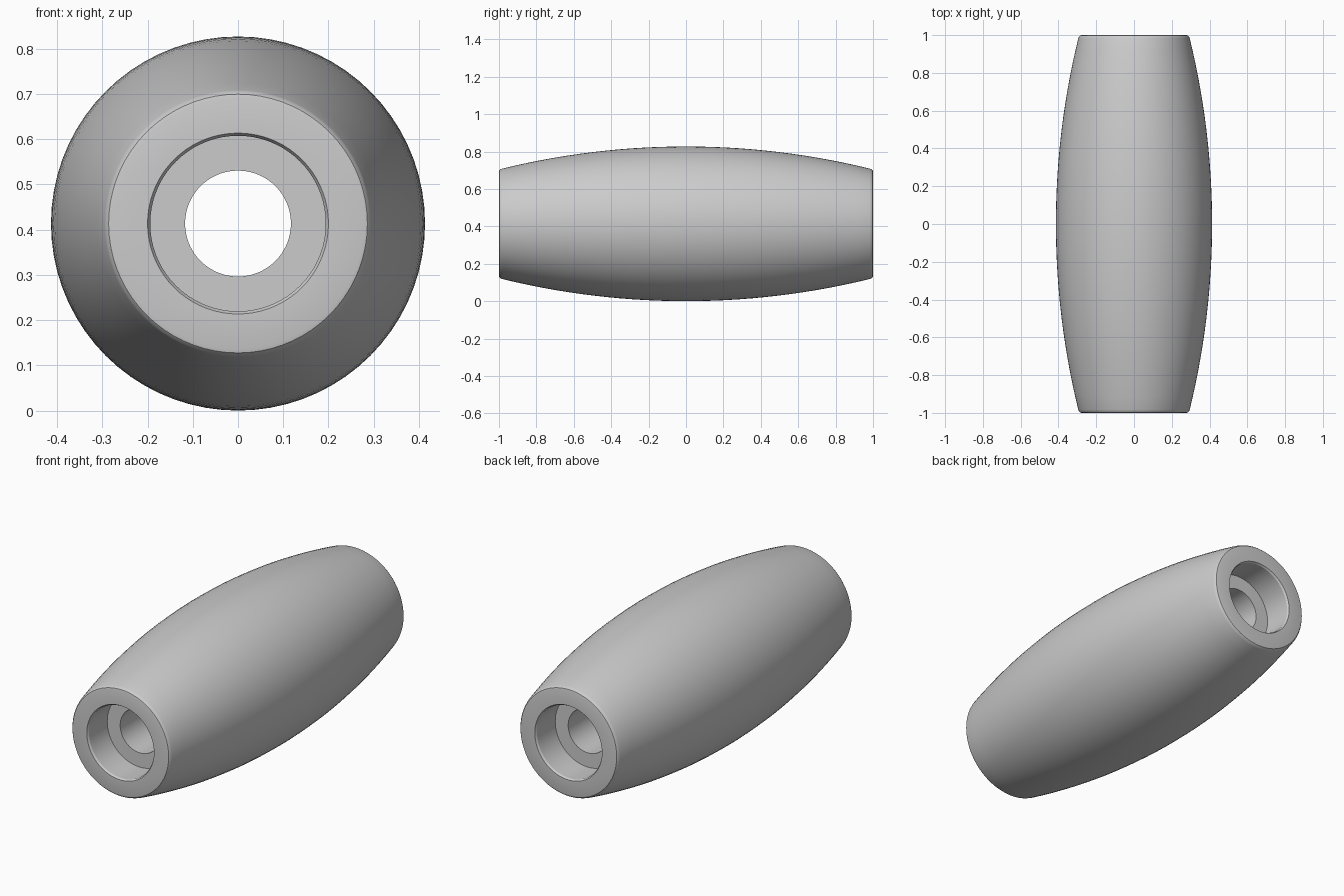
import bpy, bmesh
from math import cos, sin, tau, radians

if "Cube" in bpy.data.objects:
    bpy.data.objects.remove(bpy.data.objects["Cube"])

SEGMENTS = 72
R_MAX, R_END, Y_END = 0.4135, 0.295, 0.983


def barrel_radius(y):
    # circular bulge between the middle and the end radius
    sag = R_MAX - R_END
    big = (Y_END ** 2 + sag ** 2) / (2 * sag)
    return R_MAX - big + (big * big - y * y) ** 0.5


# half profile (radius, y): bulged side, rounded rim, face, chamfered counterbore, bore
steps = 14
half = [(barrel_radius(Y_END * i / steps), Y_END * i / steps) for i in range(steps + 1)]
half += [(0.292, 0.991), (0.286, 0.998), (0.278, 1.0),
         (0.200, 1.0), (0.194, 0.99), (0.194, 0.835), (0.117, 0.835)]
profile = half + [(r, -y) for r, y in reversed(half[1:])]

# revolve the closed profile around the y axis
bm = bmesh.new()
rings = []
for k in range(SEGMENTS):
    a = tau * k / SEGMENTS
    rings.append([bm.verts.new((r * cos(a), y, R_MAX + r * sin(a))) for r, y in profile])
n = len(profile)
for k in range(SEGMENTS):
    a, b = rings[k], rings[(k + 1) % SEGMENTS]
    for i in range(n):
        j = (i + 1) % n
        bm.faces.new((a[i], a[j], b[j], b[i]))
bmesh.ops.recalc_face_normals(bm, faces=bm.faces)

mesh = bpy.data.meshes.new("barrel_handle")
bm.to_mesh(mesh)
bm.free()
handle = bpy.data.objects.new("barrel_handle", mesh)
bpy.context.collection.objects.link(handle)

# smooth shading with sharp bore and counterbore edges
bpy.context.view_layer.objects.active = handle
handle.select_set(True)
bpy.ops.object.shade_smooth_by_angle(angle=radians(30))
